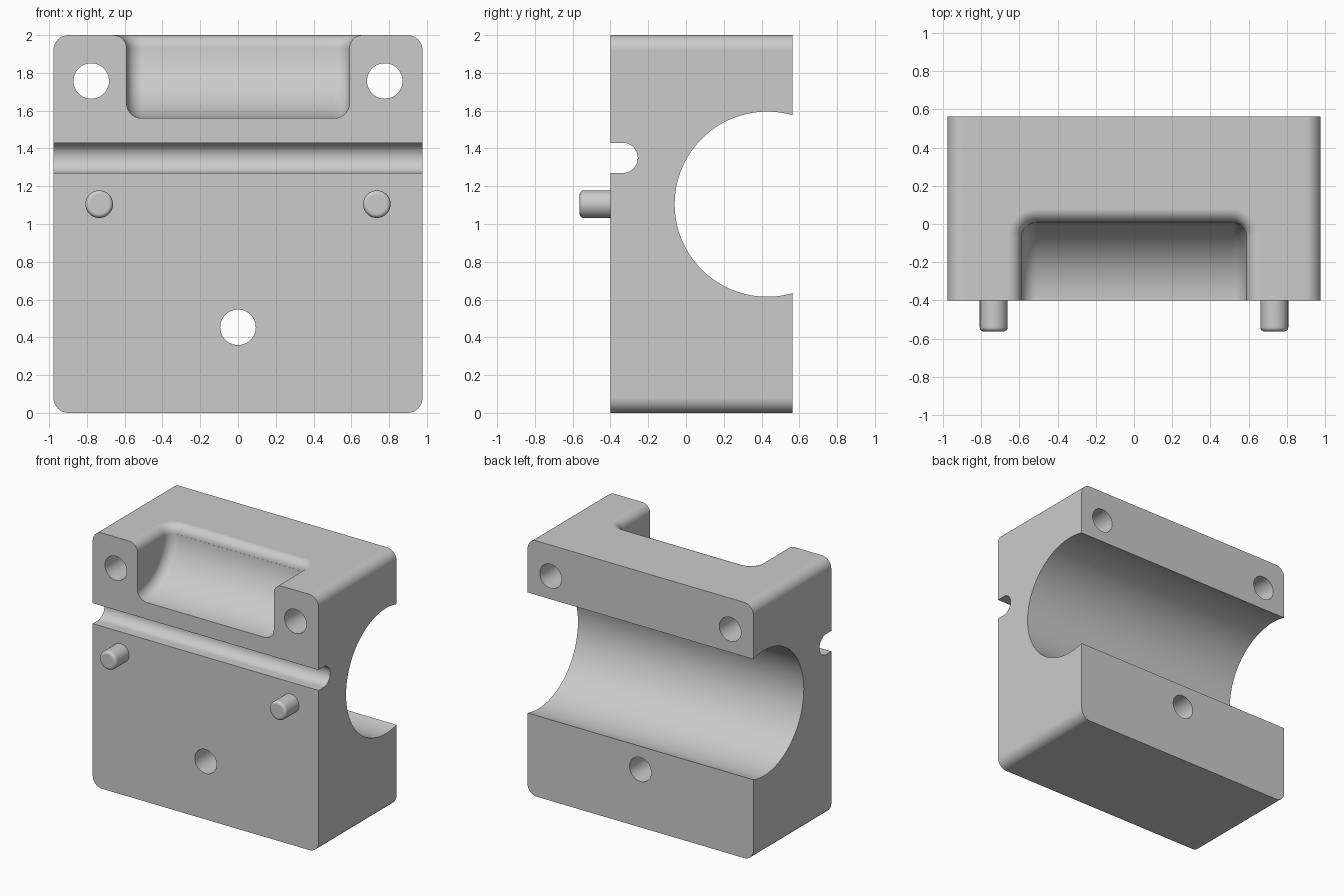
import bpy, bmesh
from math import sin, cos, pi, radians

if "Cube" in bpy.data.objects:
    bpy.data.objects.remove(bpy.data.objects["Cube"])

grey = bpy.data.materials.new("plain grey")
grey.use_nodes = True
grey.diffuse_color = (0.6, 0.6, 0.6, 1)
grey.node_tree.nodes["Principled BSDF"].inputs["Base Color"].default_value = (0.6, 0.6, 0.6, 1)

W, FRONT, BACK, TOP = 0.977, -0.4, 0.563, 2.0
OUT = FRONT - 0.3          # cutters reach past the front by this much


def arc(cx, cy, r, a0, a1, n=12):
    """Points on an arc, angles in degrees."""
    steps = [radians(a0 + (a1 - a0) * i / n) for i in range(n + 1)]
    return [(cx + r * cos(a), cy + r * sin(a)) for a in steps]


def loft(name, rings):
    """Closed solid through rings of equal point count."""
    bm = bmesh.new()
    loops = [[bm.verts.new(p) for p in ring] for ring in rings]
    n = len(loops[0])
    for a, b in zip(loops, loops[1:]):
        for i in range(n):
            j = (i + 1) % n
            bm.faces.new((a[i], a[j], b[j], b[i]))
    bm.faces.new(loops[0])
    bm.faces.new(loops[-1])
    bmesh.ops.recalc_face_normals(bm, faces=bm.faces)
    mesh = bpy.data.meshes.new(name)
    bm.to_mesh(mesh)
    bm.free()
    mesh.materials.append(grey)
    ob = bpy.data.objects.new(name, mesh)
    bpy.context.collection.objects.link(ob)
    return ob


def along_y(shape, y):
    return [(x, y, z) for x, z in shape]


def along_x(shape, x):
    return [(x, y, z) for y, z in shape]


def circle(cx, cy, r, n=48):
    return arc(cx, cy, r, 0, 360, n)[:-1]


def finish(ob):
    """Smooth curved areas and keep edges crisp."""
    bpy.ops.object.select_all(action='DESELECT')
    ob.select_set(True)
    bpy.context.view_layer.objects.active = ob
    bpy.ops.object.shade_smooth_by_angle(angle=radians(30))
    mod = ob.modifiers.new("face weighted normals", 'WEIGHTED_NORMAL')
    mod.keep_sharp = True


def carve(ob, cutter):
    mod = ob.modifiers.new("cut", 'BOOLEAN')
    mod.operation, mod.solver, mod.object = 'DIFFERENCE', 'EXACT', cutter
    bpy.context.view_layer.objects.active = ob
    bpy.ops.object.modifier_apply(modifier=mod.name)
    bpy.data.objects.remove(cutter)


# Block with rounded upright-face corners
R = 0.08
outline = []
for cx, cz, a in ((W - R, TOP - R, 0), (R - W, TOP - R, 90), (R - W, R, 180), (W - R, R, 270)):
    outline += arc(cx, cz, R, a, a + 90, 10)
block = loft("clamp_block", [along_y(outline, FRONT), along_y(outline, BACK)])

# Large bore open to the back
bore = circle(0.43, 1.105, 0.49, 128)
carve(block, loft("bore_cutter", [along_x(bore, -1.2), along_x(bore, 1.2)]))

# Round-bottomed groove across the front
slot = [(OUT, 1.27)] + arc(-0.335, 1.35, 0.08, -90, 90, 20) + [(OUT, 1.43)]
carve(block, loft("groove_cutter", [along_x(slot, -1.2), along_x(slot, 1.2)]))

# Three bolt holes
for x, z in ((-0.777, 1.757), (0.777, 1.757), (0, 0.453)):
    hole = circle(x, z, 0.094)
    carve(block, loft("hole_cutter", [along_y(hole, -1), along_y(hole, 1)]))

# Scooped pocket with filleted ends
HALF, FLOOR, WALL, SCOOP, F = 0.59, 1.56, 0.01, 0.4, 0.08


def scoop(d):
    """Pocket side profile, shrunk inward by d."""
    return ([(OUT, FLOOR + d)]
            + arc(WALL - SCOOP, FLOOR + SCOOP, SCOOP - d, -90, 0, 28)
            + [(WALL - d, TOP + 0.2), (OUT, TOP + 0.2)])


ends = [(HALF - F + F * sin(t), F * (1 - cos(t))) for t in (pi / 2 * i / 10 for i in range(11))]
rings = [along_x(scoop(d), -x) for x, d in reversed(ends)]
rings += [along_x(scoop(d), x) for x, d in ends]
carve(block, loft("pocket_cutter", rings))

# Rounded-over rim where the pocket meets the top
RIM = 0.07


def rim_outline(o, z):
    w, y, r = HALF - F, WALL - F, F + o
    pts = [(-HALF - o, OUT), (HALF + o, OUT)] + arc(w, y, r, 0, 90, 10) + arc(-w, y, r, 90, 180, 10)
    return [(px, py, z) for px, py in pts]


rings = []
for i in range(11):
    t = pi / 2 * i / 10
    rings.append(rim_outline(RIM * (1 - cos(t)) - 0.0005, TOP - RIM + RIM * sin(t)))
rings.append(rim_outline(RIM, TOP + 0.1))
carve(block, loft("rim_cutter", rings))
finish(block)

# Locating pegs with rounded tips
PEG, TIP, END = 0.073, 0.022, -0.563
for side, x in (("left", 0.735), ("right", -0.735)):
    rings = [along_y(circle(x, 1.105, PEG), FRONT + 0.02)]
    for i in range(7):
        t = pi / 2 * i / 6
        rings.append(along_y(circle(x, 1.105, PEG - TIP + TIP * cos(t)), END + TIP - TIP * sin(t)))
    finish(loft(side + "_locating_peg", rings))
